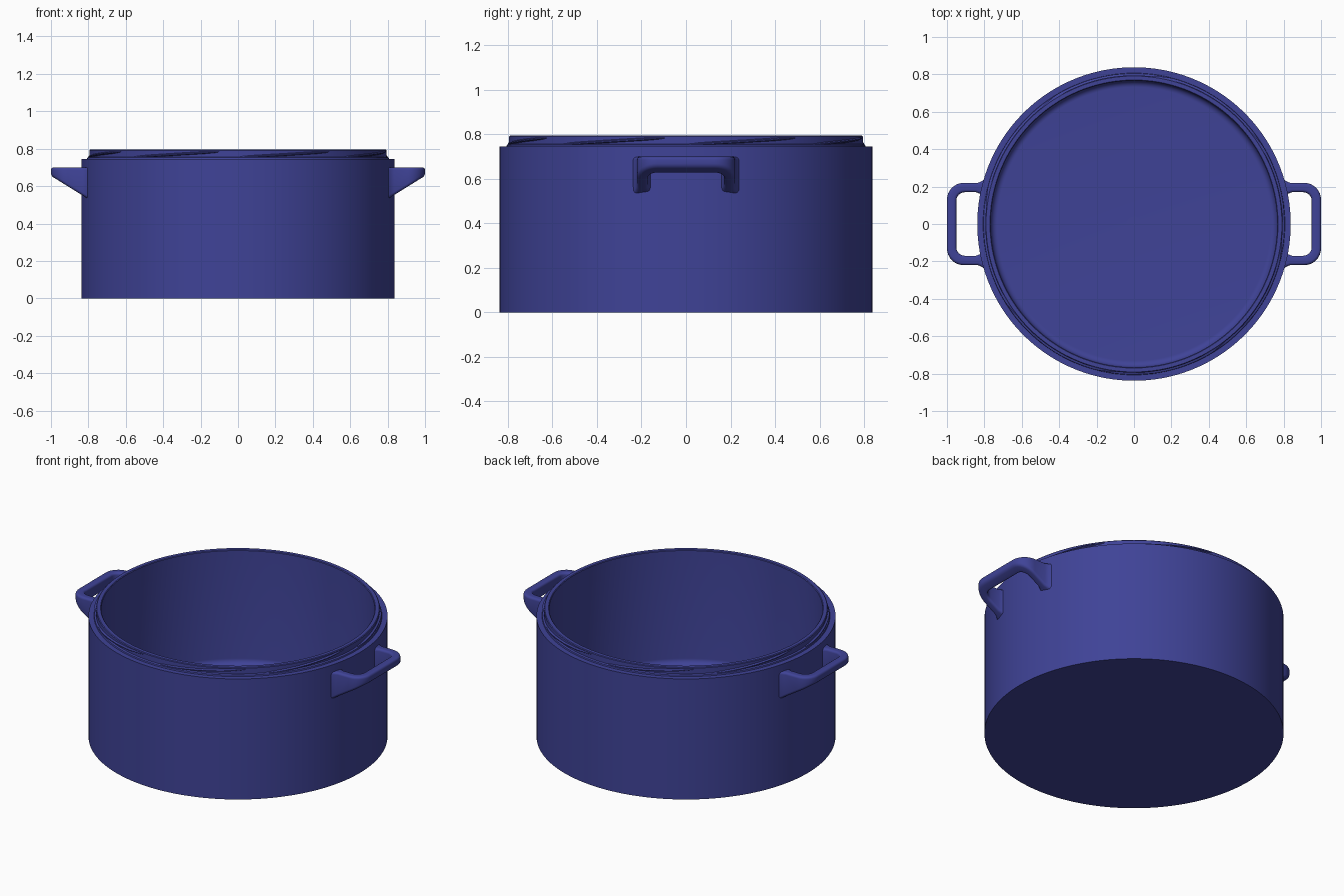
import bpy, bmesh
from math import sin, cos, pi, radians

default = bpy.data.objects.get("Cube")
if default:
    bpy.data.objects.remove(default, do_unlink=True)

BLUE = (0.05, 0.056, 0.31, 1)
blue = bpy.data.materials.new("deep_blue")
blue.use_nodes = True
blue.diffuse_color = BLUE
shader = blue.node_tree.nodes["Principled BSDF"]
shader.inputs["Base Color"].default_value = BLUE
shader.inputs["Roughness"].default_value = 0.5


def finish(name, bm, angle=35):
    """Turn a bmesh into a named, smooth-shaded object."""
    bmesh.ops.recalc_face_normals(bm, faces=bm.faces)
    mesh = bpy.data.meshes.new(name)
    bm.to_mesh(mesh)
    bm.free()
    mesh.materials.append(blue)
    obj = bpy.data.objects.new(name, mesh)
    bpy.context.collection.objects.link(obj)
    bpy.ops.object.select_all(action="DESELECT")
    obj.select_set(True)
    bpy.context.view_layer.objects.active = obj
    bpy.ops.object.shade_smooth_by_angle(angle=radians(angle))
    return obj


def arc(cx, cy, r, start, end, steps=8):
    angles = [radians(start + (end - start) * i / steps) for i in range(steps + 1)]
    return [(cx + r * cos(a), cy + r * sin(a)) for a in angles]


def lathe(name, profile, steps=144):
    bm = bmesh.new()
    verts = [bm.verts.new((r, 0, z)) for r, z in profile]
    edges = [bm.edges.new(pair) for pair in zip(verts, verts[1:])]
    bmesh.ops.spin(bm, geom=verts + edges, axis=(0, 0, 1), cent=(0, 0, 0),
                   angle=2 * pi, steps=steps)
    bmesh.ops.remove_doubles(bm, verts=bm.verts, dist=0.0001)
    return finish(name, bm)


# Pot: outer wall, shoulder, threaded neck, inner wall and filleted floor
BODY, NECK, INNER = 0.838, 0.795, 0.766
SHOULDER, RIM, FLOOR, FILLET = 0.745, 0.795, 0.09, 0.035
profile = [(0, 0), (BODY, 0), (BODY, SHOULDER), (NECK + 0.012, SHOULDER),
           (NECK + 0.01, SHOULDER + 0.008), (NECK, SHOULDER + 0.012),
           (NECK, RIM - 0.004), (NECK - 0.004, RIM),
           (INNER + 0.004, RIM), (INNER, RIM - 0.004)]
profile += arc(INNER - FILLET, FLOOR + FILLET, FILLET, 0, -90)
profile += [(0, FLOOR)]
lathe("pot_body", profile)

# Small round mark in the middle of the floor
lathe("floor_mark", [(0, FLOOR + 0.003), (0.04, FLOOR + 0.003), (0.04, FLOOR - 0.003)], 32)

# Neck threads: eight short, tapered ridges that climb around the neck
STARTS, SPAN, STEPS = 8, radians(38), 20
bm = bmesh.new()
for k in range(STARTS):
    rings = []
    for i in range(STEPS + 1):
        t = i / STEPS
        a = -pi / 2 + k * 2 * pi / STARTS + t * SPAN
        z = SHOULDER + 0.009 + 0.03 * t
        size = min(1, 5 * t + 0.1, 5 * (1 - t) + 0.1)
        section = [(NECK - 0.004, -0.008), (NECK + 0.011 * size, -0.003 * size),
                   (NECK + 0.011 * size, 0.002 * size), (NECK - 0.004, 0.008)]
        rings.append([bm.verts.new((r * cos(a), r * sin(a), z + dz)) for r, dz in section])
    for p, q in zip(rings, rings[1:]):
        for j in range(4):
            n = (j + 1) % 4
            bm.faces.new((p[j], p[n], q[n], q[j]))
    bm.faces.new(rings[0])
    bm.faces.new(rings[-1])
finish("neck_threads", bm, 30)

# Handles: a rounded bracket with flat top and sloped underside
TOP, TIP, HALF, BAR = 0.70, 1.0, 0.22, 0.05


def underside(x):
    return 0.655 - 0.62 * (TIP - x)


def handle(name, side):
    outer = [(0.79, HALF + 0.028), (0.815, HALF + 0.008), (0.835, HALF)]
    outer += arc(TIP - 0.09, HALF - 0.09, 0.09, 90, 0)
    inner = [(0.79, HALF - BAR - 0.028), (0.825, HALF - BAR - 0.008), (0.845, HALF - BAR)]
    inner += arc(TIP - BAR - 0.045, HALF - BAR - 0.045, 0.045, 90, 0)
    # Each ring runs along one arm and back along its mirror image
    outer += [(x, -y) for x, y in reversed(outer)]
    inner += [(x, -y) for x, y in reversed(inner)]
    bm = bmesh.new()
    rows = []
    for line in (outer, inner):
        rows.append([bm.verts.new((side * x, y, TOP)) for x, y in line])
        rows.append([bm.verts.new((side * x, y, underside(x))) for x, y in line])
    out_top, out_low, in_top, in_low = rows
    for a, b in ((out_top, out_low), (out_low, in_low), (in_low, in_top), (in_top, out_top)):
        for i in range(len(a) - 1):
            bm.faces.new((a[i], a[i + 1], b[i + 1], b[i]))
    for end in (0, -1):
        bm.faces.new((out_top[end], out_low[end], in_low[end], in_top[end]))
    # Round the long edges, leaving the ends buried in the wall
    long_edges = [e for row in rows for e in
                  (bm.edges.get(pair) for pair in zip(row, row[1:]))]
    bmesh.ops.bevel(bm, geom=long_edges, offset=0.014, segments=4, profile=0.5,
                    affect="EDGES", clamp_overlap=True)
    finish(name, bm, 40)


handle("left_handle", 1)
handle("right_handle", -1)
